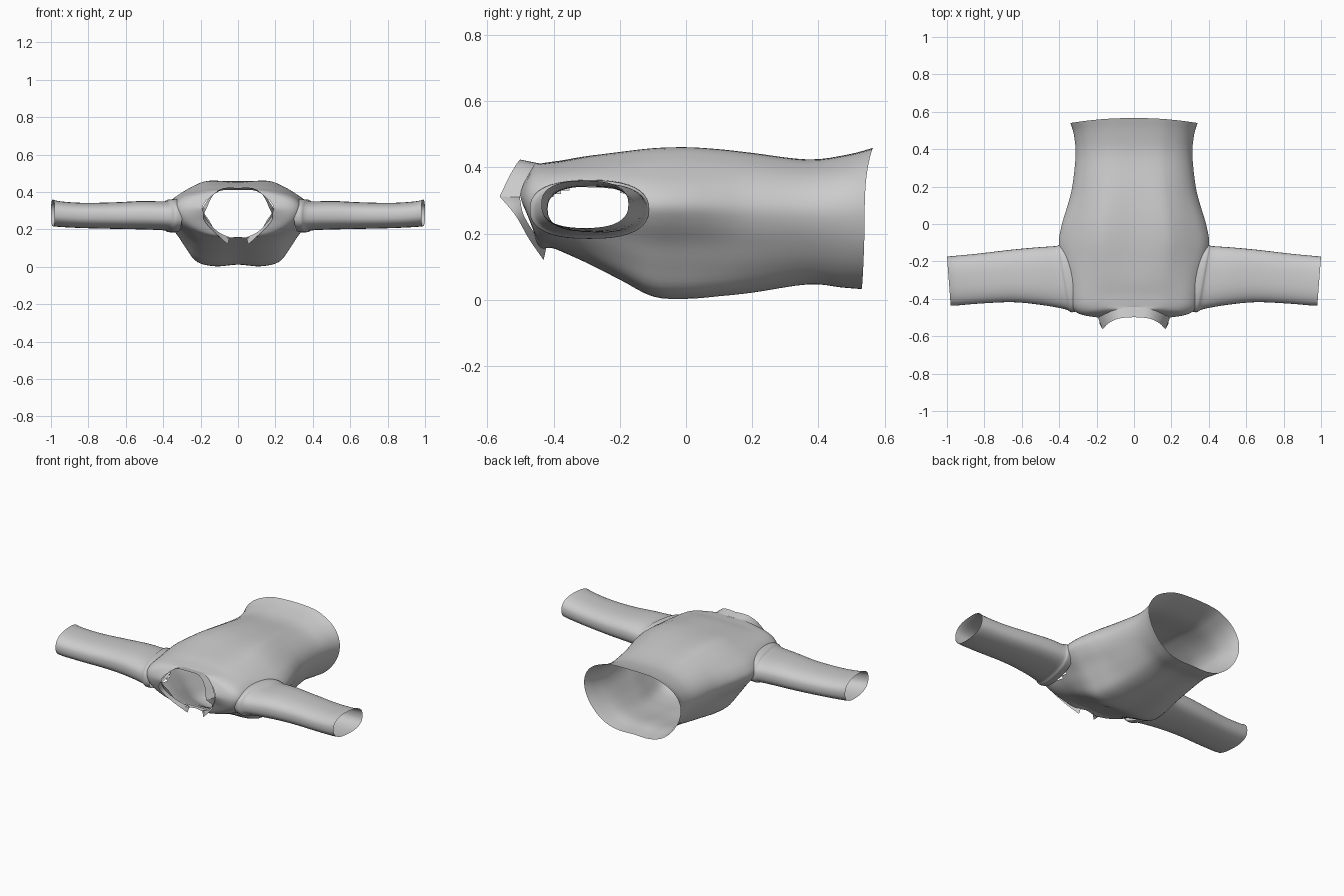
import bpy, bmesh, math
from mathutils import Vector

if "Cube" in bpy.data.objects:
    bpy.data.objects.remove(bpy.data.objects["Cube"])


def spline(pts, n, closed=False):
    """Catmull-Rom through pts, n steps per span."""
    pts = [Vector(p) for p in pts]
    m = len(pts)
    get = (lambda i: pts[i % m]) if closed else (lambda i: pts[max(0, min(m - 1, i))])
    out = []
    for i in range(m if closed else m - 1):
        a, b, c, d = (get(i + k) for k in (-1, 0, 1, 2))
        for s in range(n):
            t = s / n
            out.append(0.5 * (2 * b + (c - a) * t + (2 * a - 5 * b + 4 * c - d) * t * t
                              + (3 * b - a - 3 * c + d) * t ** 3))
    if not closed:
        out.append(pts[-1])
    return out


def loft(name, rings, steps, closed=True, cut=None, mirror=False):
    """Skin a list of rings, smoothing between them."""
    rails = [spline(r, steps) for r in zip(*rings)]
    bm = bmesh.new()
    cols = [[bm.verts.new(p) for p in r] for r in rails]
    n = len(cols)
    for i in range(n if closed else n - 1):
        a, b = cols[i], cols[(i + 1) % n]
        for j in range(len(a) - 1):
            bm.faces.new((a[j], b[j], b[j + 1], a[j + 1]))
    if cut:
        bmesh.ops.delete(bm, geom=[f for f in bm.faces if cut(f.calc_center_median())],
                         context='FACES')
    bmesh.ops.recalc_face_normals(bm, faces=bm.faces)
    me = bpy.data.meshes.new(name)
    bm.to_mesh(me)
    bm.free()
    ob = bpy.data.objects.new(name, me)
    bpy.context.collection.objects.link(ob)
    if mirror:
        ob.modifiers.new("mirror", 'MIRROR').use_clip = True
    bpy.ops.object.select_all(action='DESELECT')
    ob.select_set(True)
    bpy.context.view_layer.objects.active = ob
    bpy.ops.object.shade_smooth_by_angle(angle=math.radians(40))
    return ob


# Torso half cross-sections (width fraction, height fraction), front centre to back centre
tapered = [(0, .02), (.3, 0), (.55, .05), (.69, .2), (.81, .36), (.94, .5),
           (1, .62), (.93, .74), (.79, .84), (.6, .94), (.4, 1), (0, .99)]
rounded = [(0, .01), (.3, .01), (.55, .06), (.75, .16), (.9, .3), (.98, .45),
           (1, .6), (.95, .74), (.82, .86), (.62, .94), (.4, .985), (0, 1)]

# y at front / side / back, half width, bottom z, top z, roundness; hem to neckline
sections = [(.53, .54, .567, .34, .03, .46, .9), (.47, .48, .49, .322, .035, .44, .8),
            (.37, .37, .37, .312, .045, .425, .7), (.2, .2, .2, .33, .02, .445, .5),
            (.1, .1, .1, .355, .01, .455, .2), (0, 0, 0, .385, .003, .46, 0),
            (-.1, -.1, -.1, .402, .01, .457, 0), (-.2, -.2, -.2, .385, .06, .447, .3),
            (-.3, -.3, -.3, .36, .11, .435, .7), (-.37, -.40, -.37, .345, .142, .422, 1),
            (-.395, -.455, -.405, .325, .153, .417, 1), (-.415, -.485, -.435, .28, .155, .413, .8),
            (-.425, -.50, -.445, .19, .155, .412, 0)]


def torso_ring(yf, ys, yb, hw, z0, z1, r):
    half = [(a[0] + (b[0] - a[0]) * r, a[1] + (b[1] - a[1]) * r) for a, b in zip(tapered, rounded)]
    pts = []
    for fx, t in half + [(-x, t) for x, t in half[-2:0:-1]]:
        w = fx * fx
        pts.append((fx * hw, ys * w + (yb if t > .57 else yf) * (1 - w), z0 + t * (z1 - z0)))
    return spline(pts, 4, True)


def in_armhole(c):
    return abs(c.x) > .3 and ((c.y + .29) / .145) ** 2 + ((c.z - .272) / .07) ** 2 < 1


loft("shirt_torso", [torso_ring(*s) for s in sections], 4, cut=in_armhole)

# Sleeves: x at front / underarm, y range, z range; shoulder seam to cuff
sleeve = [(.30, .36, -.465, -.115, .185, .362), (.335, .40, -.472, -.112, .185, .36),
          (.37, .42, -.455, -.118, .195, .35), (.5, .52, -.432, -.125, .2, .352),
          (.65, .66, -.418, -.138, .203, .345), (.82, .83, -.425, -.158, .207, .342),
          (.94, .955, -.435, -.17, .213, .35), (.98, 1.0, -.437, -.174, .217, .36)]


def sleeve_ring(xf, xb, y0, y1, z0, z1, n=40):
    pts = []
    for i in range(n):
        a = 2 * math.pi * i / n
        c, s = math.cos(a), math.sin(a)
        u = math.copysign(abs(c) ** .8, c)
        v = math.copysign(abs(s) ** .8, s)
        k = (u + 1) / 2
        pts.append(Vector((xf + (xb - xf) * k, y0 + (y1 - y0) * k, (z0 + z1) / 2 + v * (z1 - z0) / 2)))
    return pts


loft("sleeves", [sleeve_ring(*s) for s in sleeve], 4, mirror=True)

# Collar: upright band around the nape, then pointed flaps down the front
seam = [(0, -.443, .412), (.09, -.452, .408), (.15, -.478, .37), (.192, -.502, .31)]
free = [(0, -.498, .422), (.08, -.505, .42), (.135, -.53, .38), (.168, -.563, .312)]
loft("collar_band", [spline(seam, 4), spline(free, 4)], 2, closed=False, mirror=True)
flap_seam = [(.192, -.502, .31), (.17, -.49, .255), (.11, -.45, .19), (.045, -.422, .158)]
flap_free = [(.168, -.563, .312), (.185, -.515, .255), (.125, -.475, .185), (.055, -.43, .12)]
loft("collar_flaps", [spline(flap_seam, 4), spline(flap_free, 4)], 2, closed=False, mirror=True)
